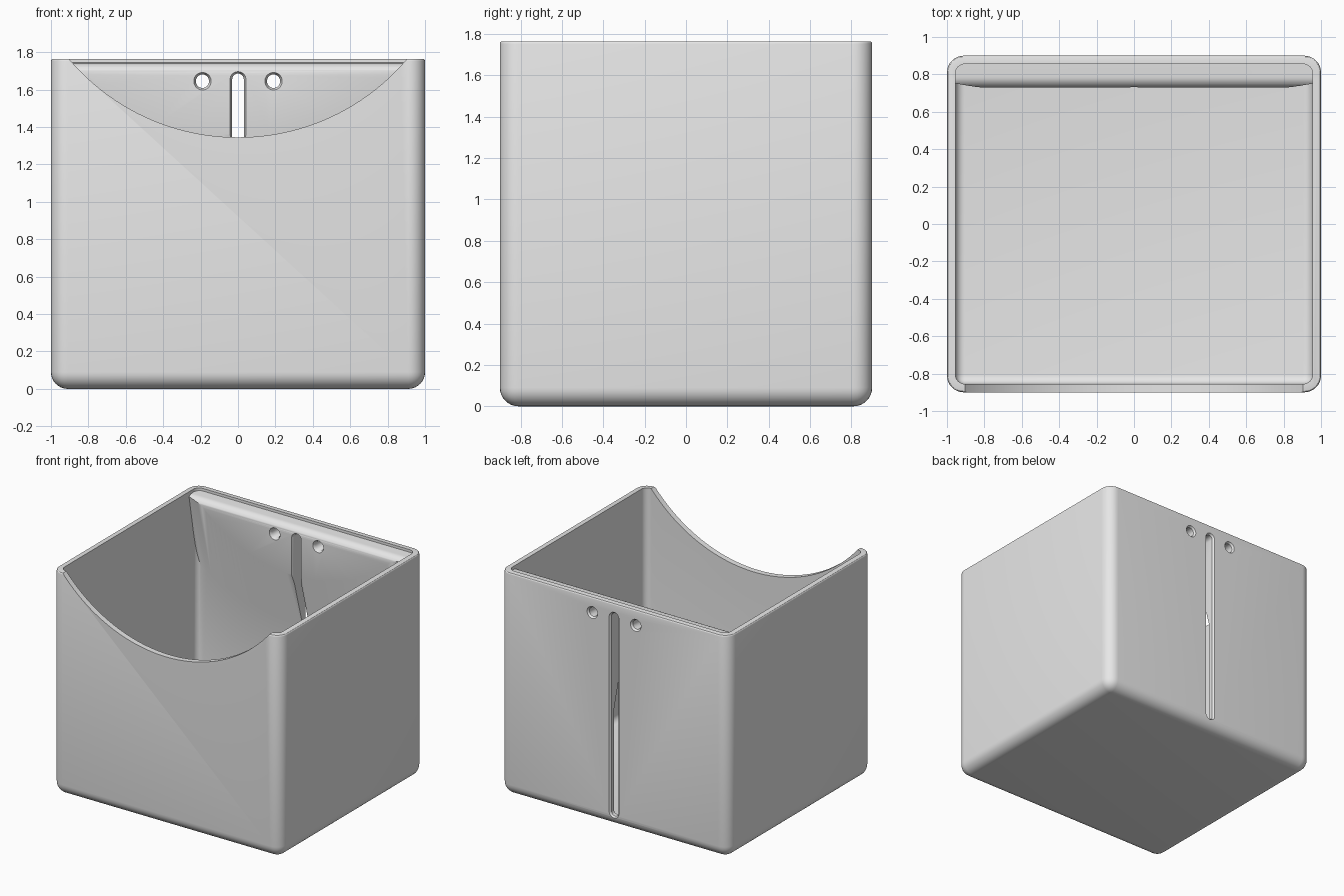
import bpy, bmesh, math
from math import sin, cos, pi, sqrt, radians

cube = bpy.data.objects.get("Cube")
if cube:
    bpy.data.objects.remove(cube, do_unlink=True)

HEIGHT, WALL = 1.765, 0.045

grey = bpy.data.materials.new("plain grey")
grey.use_nodes = True
grey.diffuse_color = (0.8, 0.8, 0.8, 1)
for node in grey.node_tree.nodes:
    if node.type == 'BSDF_PRINCIPLED':
        node.inputs["Base Color"].default_value = (0.8, 0.8, 0.8, 1)


def finish(name, bm):
    bmesh.ops.remove_doubles(bm, verts=bm.verts, dist=1e-5)
    bmesh.ops.recalc_face_normals(bm, faces=bm.faces)
    mesh = bpy.data.meshes.new(name)
    bm.to_mesh(mesh)
    bm.free()
    mesh.materials.append(grey)
    ob = bpy.data.objects.new(name, mesh)
    bpy.context.collection.objects.link(ob)
    return ob


def rounded_box(name, hx, hy, z0, z1, radius, rim=0):
    """Box rounded everywhere but the top, with an optional small rim bevel."""
    bm = bmesh.new()
    bmesh.ops.create_cube(bm, size=2)
    for v in bm.verts:
        v.co = (v.co.x * hx, v.co.y * hy, z1 if v.co.z > 0 else z0)

    def on_top(e):
        return all(v.co.z > z1 - 1e-4 for v in e.verts)
    bmesh.ops.bevel(bm, geom=[e for e in bm.edges if not on_top(e)], offset=radius,
                    segments=8, profile=0.5, affect='EDGES', clamp_overlap=True)
    if rim:
        bmesh.ops.bevel(bm, geom=[e for e in bm.edges if on_top(e)], offset=rim,
                        segments=3, profile=0.5, affect='EDGES', clamp_overlap=True)
    return finish(name, bm)


def loft(name, sections):
    """Closed solid through rings of equal point count."""
    bm = bmesh.new()
    rings = [[bm.verts.new(p) for p in s] for s in sections]
    n = len(rings[0])
    for a, b in zip(rings, rings[1:]):
        for i in range(n):
            j = (i + 1) % n
            bm.faces.new((a[i], a[j], b[j], b[i]))
    bm.faces.new(rings[0])
    bm.faces.new(rings[-1])
    return finish(name, bm)


def combine(target, tool, operation):
    mod = target.modifiers.new(operation, 'BOOLEAN')
    mod.operation = operation
    mod.solver = 'EXACT'
    mod.object = tool
    bpy.ops.object.select_all(action='DESELECT')
    bpy.context.view_layer.objects.active = target
    target.select_set(True)
    bpy.ops.object.modifier_apply(modifier=mod.name)
    bpy.data.objects.remove(tool, do_unlink=True)


def stadium(x, y, z0, z1, r, n=16):
    ring = [(x + r * cos(pi * i / n), y, z1 + r * sin(pi * i / n)) for i in range(n + 1)]
    return ring + [(x - r * cos(pi * i / n), y, z0 - r * sin(pi * i / n)) for i in range(n + 1)]


def countersunk_cut(target, x, z0, z1, r):
    flare = 0.014
    stations = ((0.71, r + flare), (0.73, r + flare * 0.8), (0.75, r),
                (0.885, r), (0.90, r + flare * 0.8), (0.92, r + flare))
    # a near-zero straight keeps round holes valid
    rings = [stadium(x, y, z0, max(z1, z0 + 0.002), rr) for y, rr in stations]
    combine(target, loft("cutter", rings), 'DIFFERENCE')


# Open-topped shell
body = rounded_box("bin_body", 1, 0.9, 0, HEIGHT, 0.09, rim=0.012)
cavity = rounded_box("cavity", 1 - WALL, 0.9 - WALL, 0.05, 2.2, 0.05)
combine(body, cavity, 'DIFFERENCE')

# Scooped front edge
ARC_R, ARC_Z = 1.183, 2.528


def disc(y, n=160):
    return [(ARC_R * cos(2 * pi * i / n), y, ARC_Z + ARC_R * sin(2 * pi * i / n))
            for i in range(n)]


combine(body, loft("front_scoop", [disc(-1), disc(-0.8)]), 'DIFFERENCE')

# Thick rear lip with a rounded front edge, lowered slightly behind the rim
FRONT, BACK, ROUND = 0.73, 0.865, 0.06
profile = [(BACK, 0.5), (BACK, 1.745)]
profile += [(FRONT + ROUND - ROUND * sin(t * pi / 16), 1.68 + ROUND * cos(t * pi / 16))
            for t in range(9)]
profile += [(FRONT, 0.5)]
lip = loft("rear_lip", [[(x, y, z) for y, z in profile] for x in (-0.965, 0.965)])

# Underside tapers from the arc on the lip back to the rear wall
sections = []
for i in range(49):
    x = -1 + i / 24
    upper = ARC_Z + 0.012 - sqrt(ARC_R ** 2 - x * x)
    lower = 0.9 + 0.27 * x * x
    slope = (lower - upper) / (0.855 - FRONT)
    sections.append([(x, 0.715, upper - slope * 0.015), (x, 0.857, lower),
                     (x, 0.857, 0.4), (x, 0.715, 0.4)])
combine(lip, loft("underside", sections), 'DIFFERENCE')
combine(body, lip, 'UNION')

# Cable slot and two screw holes through the rear
countersunk_cut(body, 0, 0.11, 1.655, 0.031)
for side in (-1, 1):
    countersunk_cut(body, side * 0.19, 1.644, 1.644, 0.035)

bpy.ops.object.select_all(action='DESELECT')
bpy.context.view_layer.objects.active = body
body.select_set(True)
bpy.ops.object.shade_smooth_by_angle(angle=radians(30))
